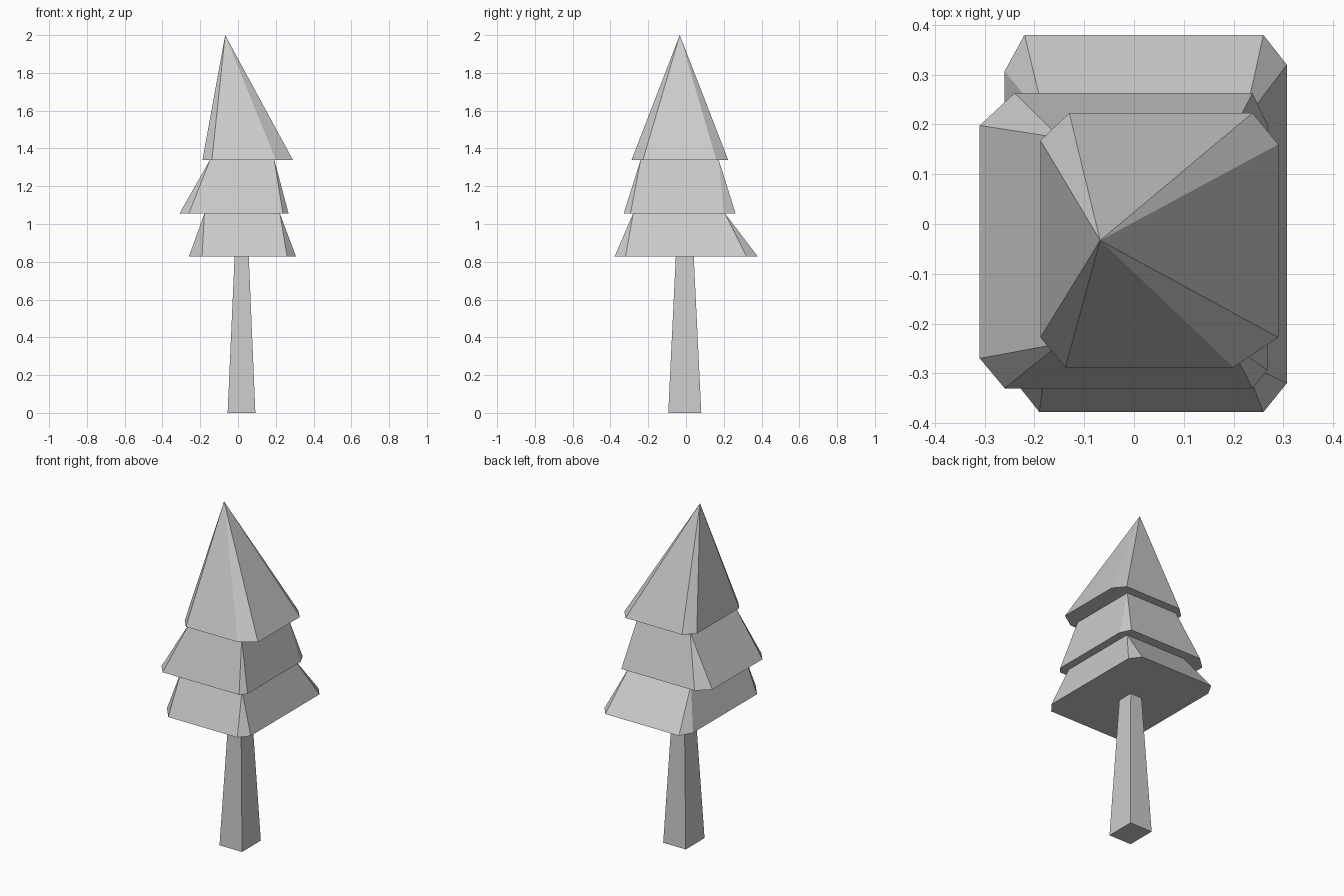
import bpy
import bmesh

if "Cube" in bpy.data.objects:
    bpy.data.objects.remove(bpy.data.objects["Cube"])


def loft(name, bottom, z0, top, z1, links):
    """Join a bottom outline to a top outline; links[i] is the top corner above bottom point i."""
    bm = bmesh.new()
    low = [bm.verts.new((x, y, z0)) for x, y in bottom]
    high = [bm.verts.new((x, y, z1)) for x, y in top]
    bm.faces.new(low[::-1])
    n = len(low)
    for i in range(n):
        j = (i + 1) % n
        a, b = high[links[i]], high[links[j]]
        bm.faces.new([low[i], low[j], b] + ([a] if a is not b else []))
    if len(high) > 2:
        bm.faces.new(high)
    bmesh.ops.recalc_face_normals(bm, faces=bm.faces)
    mesh = bpy.data.meshes.new(name)
    bm.to_mesh(mesh)
    bm.free()
    obj = bpy.data.objects.new(name, mesh)
    bpy.context.collection.objects.link(obj)
    return obj


def rect(x0, x1, y0, y1):
    return [(x0, y0), (x1, y0), (x1, y1), (x0, y1)]


# Tapered square trunk
loft("trunk", rect(-0.055, 0.092, -0.094, 0.081), 0,
     rect(-0.018, 0.057, -0.054, 0.041), 0.828, [0, 1, 2, 3])

# Foliage tiers: cut-corner outline below, plain rectangle above
corners = [0, 1, 1, 2, 2, 3, 3, 0]
loft("lower_foliage",
     [(-0.19, -0.378), (0.26, -0.378), (0.307, -0.32), (0.307, 0.32),
      (0.26, 0.38), (-0.22, 0.38), (-0.26, 0.307), (-0.26, -0.29)], 0.828,
     rect(-0.178, 0.222, -0.28, 0.207), 1.055, corners)
loft("middle_foliage",
     [(-0.26, -0.33), (0.238, -0.33), (0.268, -0.294), (0.268, 0.2),
      (0.238, 0.263), (-0.24, 0.263), (-0.31, 0.198), (-0.31, -0.27)], 1.055,
     rect(-0.148, 0.192, -0.24, 0.173), 1.34, corners)

# Pointed crown with an off-centre tip
loft("crown",
     [(-0.138, -0.288), (0.2, -0.288), (0.29, -0.228), (0.29, 0.16),
      (0.238, 0.223), (-0.13, 0.223), (-0.188, 0.168), (-0.188, -0.228)], 1.34,
     [(-0.068, -0.033)], 2.0, [0] * 8)
